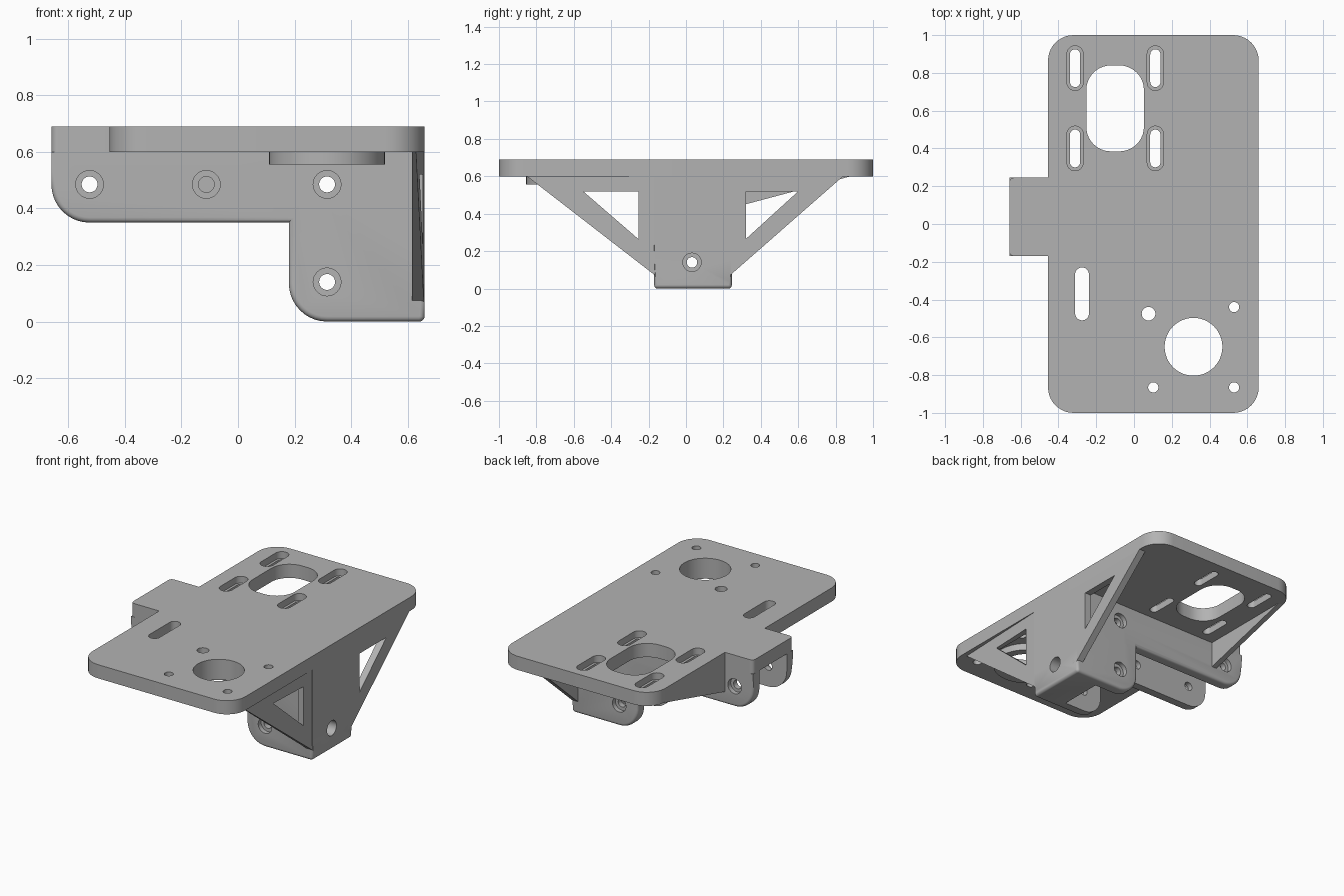
import bpy, bmesh, math
from mathutils import Vector

cube = bpy.data.objects.get("Cube")
if cube:
    bpy.data.objects.remove(cube)

GREY = (0.45, 0.45, 0.45, 1)
mat = bpy.data.materials.new("plain grey")
mat.use_nodes = True
mat.diffuse_color = GREY
mat.node_tree.nodes["Principled BSDF"].inputs["Base Color"].default_value = GREY


def rounded(corners, steps=10):
    """Outline from (u, v, radius) corners, with arcs at the rounded ones."""
    out = []
    for i, (u, v, r) in enumerate(corners):
        p = Vector((u, v))
        if r == 0:
            out.append(p)
            continue
        a = (Vector(corners[i - 1][:2]) - p).normalized()
        b = (Vector(corners[(i + 1) % len(corners)][:2]) - p).normalized()
        half = a.angle(b) / 2
        centre = p + (a + b).normalized() * r / math.sin(half)
        s = p + a * r / math.tan(half) - centre
        e = p + b * r / math.tan(half) - centre
        sweep = s.angle_signed(e)
        for k in range(steps + 1):
            t = -sweep * k / steps
            c, n = math.cos(t), math.sin(t)
            out.append(centre + Vector((s.x * c - s.y * n, s.x * n + s.y * c)))
    # drop coincident points where two arcs meet
    return [p for i, p in enumerate(out) if (p - out[i - 1]).length > 1e-4]


def slot(u, v, w, h, r=None):
    r = min(w, h) / 2 if r is None else r
    w, h = w / 2, h / 2
    return rounded([(u - w, v - h, r), (u + w, v - h, r), (u + w, v + h, r), (u - w, v + h, r)])


def disc(u, v, r):
    return [Vector((u + r * math.cos(i * math.tau / 48), v + r * math.sin(i * math.tau / 48)))
            for i in range(48)]


def prism(name, outline, axis, lo, hi, soft=None):
    """Extrude an outline along an axis; soft picks edges to round off."""
    place = {"x": lambda u, v, w: (w, u, v),
             "y": lambda u, v, w: (u, w, v),
             "z": lambda u, v, w: (u, v, w)}[axis]
    bm = bmesh.new()
    face = bm.faces.new([bm.verts.new(place(p[0], p[1], lo)) for p in outline])
    top = bmesh.ops.extrude_face_region(bm, geom=[face])["geom"]
    move = Vector(place(0, 0, hi - lo))
    bmesh.ops.translate(bm, vec=move, verts=[g for g in top if isinstance(g, bmesh.types.BMVert)])
    bmesh.ops.recalc_face_normals(bm, faces=bm.faces)
    if soft:
        edges = [e for e in bm.edges if soft(e)]
        bmesh.ops.bevel(bm, geom=edges, offset=0.018, segments=4, profile=0.5, affect="EDGES")
    mesh = bpy.data.meshes.new(name)
    bm.to_mesh(mesh)
    bm.free()
    mesh.materials.append(mat)
    obj = bpy.data.objects.new(name, mesh)
    bpy.context.collection.objects.link(obj)
    return obj


def cut(obj, outline, axis, lo, hi):
    tool = prism("cutter", outline, axis, lo, hi)
    tool.hide_render = True
    mod = obj.modifiers.new("cut", "BOOLEAN")
    mod.operation, mod.solver, mod.object = "DIFFERENCE", "EXACT", tool
    bpy.context.view_layer.objects.active = obj
    bpy.ops.object.modifier_apply(modifier=mod.name)
    bpy.data.objects.remove(tool)


TOP, UNDER = 0.69, 0.6
FRONT, BACK = -0.17, 0.245

# Top plate with its side tab
plate = prism("top_plate", rounded([
    (-0.455, -1, 0.135), (0.66, -1, 0.135), (0.66, 1, 0.135), (-0.455, 1, 0.135),
    (-0.455, BACK, 0), (-0.66, BACK, 0.025), (-0.66, FRONT, 0.025), (-0.455, FRONT, 0)]),
    "z", UNDER, TOP)

# Motor boss under the plate
boss = prism("motor_boss", disc(0.315, -0.65, 0.205), "z", 0.555, UNDER)

# Openings in the plate
for part in (plate, boss):
    cut(part, disc(0.315, -0.65, 0.153), "z", 0.5, 0.8)
cut(plate, slot(-0.1, 0.612, 0.305, 0.455, 0.13), "z", 0.5, 0.8)
cut(plate, slot(-0.275, -0.37, 0.073, 0.28), "z", 0.5, 0.8)
for x in (-0.312, 0.113):
    for y in (0.4, 0.825):
        cut(plate, slot(x, y, 0.054, 0.2), "z", 0.5, 0.8)
        cut(plate, slot(x, y, 0.086, 0.236), "z", 0.645, 0.8)
for x, y, r in ((0.077, -0.475, 0.036), (0.53, -0.44, 0.027), (0.53, -0.865, 0.027), (0.102, -0.865, 0.027)):
    cut(plate, disc(x, y, r), "z", 0.5, 0.8)


# Clamp bracket: L-shaped cheeks joined by an end block
def lower_rim(e):
    a, b = (v.co for v in e.verts)
    return abs(a.y - b.y) < 1e-5 and max(a.z, b.z) < 0.5


bracket = prism("clamp_bracket", rounded([
    (-0.66, UNDER, 0), (-0.66, 0.35, 0.135), (0.18, 0.35, 0), (0.18, 0, 0.135),
    (0.66, 0, 0.02), (0.66, UNDER, 0)]), "y", FRONT, BACK, lower_rim)
cut(bracket, [(-0.8, -0.1), (0.46, -0.1), (0.46, 0.7), (-0.8, 0.7)], "y", -0.105, 0.18)

# Counterbored bolt holes
for x, z in ((-0.525, 0.485), (0.315, 0.485), (0.315, 0.14)):
    cut(bracket, disc(x, z, 0.028), "y", -0.4, 0.4)
    cut(bracket, disc(x, z, 0.049), "y", -0.4, FRONT + 0.03)
    cut(bracket, disc(x, z, 0.049), "y", BACK - 0.03, 0.4)
cut(bracket, disc(-0.112, 0.485, 0.028), "y", -0.4, 0)
cut(bracket, disc(-0.112, 0.485, 0.049), "y", -0.4, FRONT + 0.03)
cut(bracket, disc(0.032, 0.14, 0.028), "x", 0.3, 0.8)
cut(bracket, disc(0.032, 0.14, 0.049), "x", 0.53, 0.8)

# Side gussets with triangular windows
front_gusset = prism("front_gusset", [(-0.85, UNDER), (-0.165, 0.07), (-0.105, 0.07), (-0.105, UNDER)],
                     "x", 0.615, 0.66)
for v in front_gusset.data.vertices:
    if v.co.x > 0.64 and v.co.y < -0.11:
        v.co.x -= 0.03 * (-0.105 - v.co.y) / 0.745
cut(front_gusset, [(-0.55, 0.52), (-0.255, 0.265), (-0.255, 0.52)], "x", 0.5, 0.8)
back_gusset = prism("back_gusset", [(0.84, UNDER), (0.235, 0.07), (0.2, 0.07), (0.2, UNDER)],
                    "x", 0.615, 0.66)
cut(back_gusset, [(0.6, 0.52), (0.32, 0.265), (0.32, 0.52)], "x", 0.5, 0.8)

# Small brace behind the tab
brace = prism("tab_brace", [(BACK - 0.01, UNDER), (BACK - 0.01, 0.428), (0.88, UNDER)], "x", -0.455, -0.42)

# Smooth the curved walls, keep edges crisp
bpy.ops.object.select_all(action="DESELECT")
for obj in (plate, boss, bracket, front_gusset, back_gusset, brace):
    obj.select_set(True)
bpy.context.view_layer.objects.active = plate
bpy.ops.object.shade_smooth_by_angle(angle=math.radians(30))
